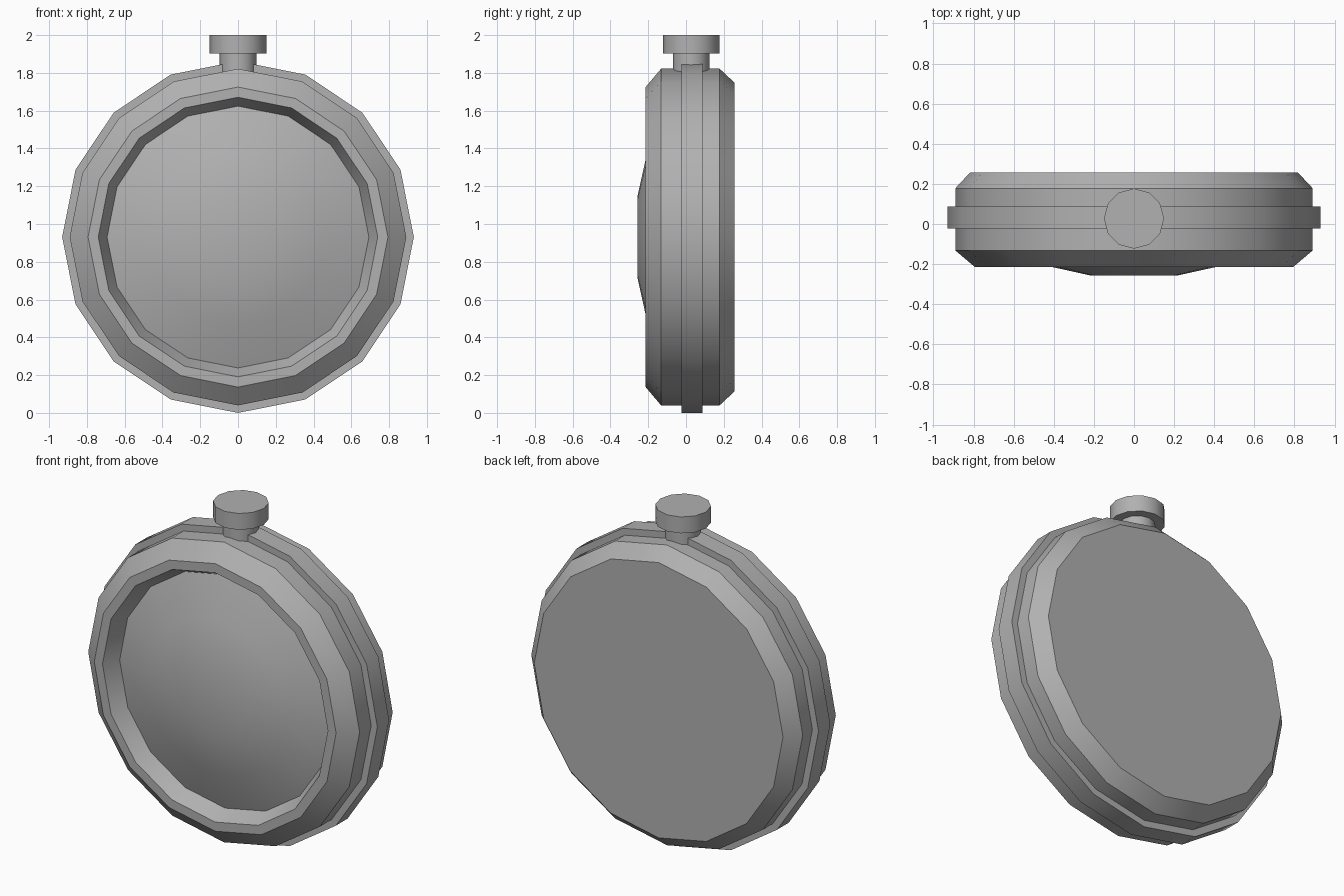
import bpy, bmesh
from math import sin, cos, pi, radians

if "Cube" in bpy.data.objects:
    bpy.data.objects.remove(bpy.data.objects["Cube"])


def lathe(name, profile, sides, place, cap_start=False, cap_end=False):
    """Revolve (radius, height) points; place maps (u, v, height) to xyz."""
    bm = bmesh.new()
    rings = []
    for r, h in profile:
        rings.append([bm.verts.new(place(r * cos(2 * pi * i / sides),
                                         r * sin(2 * pi * i / sides), h))
                      for i in range(sides)])
    for a, b in zip(rings, rings[1:]):
        for i in range(sides):
            j = (i + 1) % sides
            bm.faces.new((a[i], a[j], b[j], b[i]))
    if cap_start:
        bm.faces.new(rings[0])
    if cap_end:
        bm.faces.new(rings[-1])
    bmesh.ops.recalc_face_normals(bm, faces=bm.faces)
    mesh = bpy.data.meshes.new(name)
    bm.to_mesh(mesh)
    bm.free()
    mesh.materials.append(metal)
    obj = bpy.data.objects.new(name, mesh)
    bpy.context.collection.objects.link(obj)
    return obj


def facing_front(u, v, h):
    return (u, h, 0.931 + v)


def upright(u, v, h):
    return (u, 0.027 + v, h)


# Dark grey metal shared by all parts
metal = bpy.data.materials.new("dark_metal")
metal.diffuse_color = (0.44, 0.44, 0.44, 1.0)
metal.use_nodes = True
metal.node_tree.nodes["Principled BSDF"].inputs["Base Color"].default_value = metal.diffuse_color

parts = []

# Case: flat back, chamfers, raised middle band, bezel and sloped recess wall
case_profile = [(0.817, 0.257), (0.891, 0.178), (0.891, 0.087), (0.931, 0.087),
                (0.931, -0.023), (0.891, -0.023), (0.891, -0.132), (0.794, -0.214),
                (0.74, -0.214), (0.693, -0.12)]
parts.append(lathe("case", case_profile, 16, facing_front, cap_start=True))

# Domed glass with a small flat centre
glass_profile = [(0.693, -0.12), (0.46, -0.203), (0.22, -0.256)]
parts.append(lathe("glass_dome", glass_profile, 16, facing_front, cap_end=True))

# Crown stem and winding knob
parts.append(lathe("crown_stem", [(0.097, 1.75), (0.097, 1.91)], 12, upright, True, True))
parts.append(lathe("crown_knob", [(0.15, 1.903), (0.15, 2.0)], 12, upright, True, True))

# Smooth around the rims, sharp at the profile corners
for obj in parts:
    obj.select_set(True)
bpy.context.view_layer.objects.active = parts[0]
bpy.ops.object.shade_smooth_by_angle(angle=radians(32))
